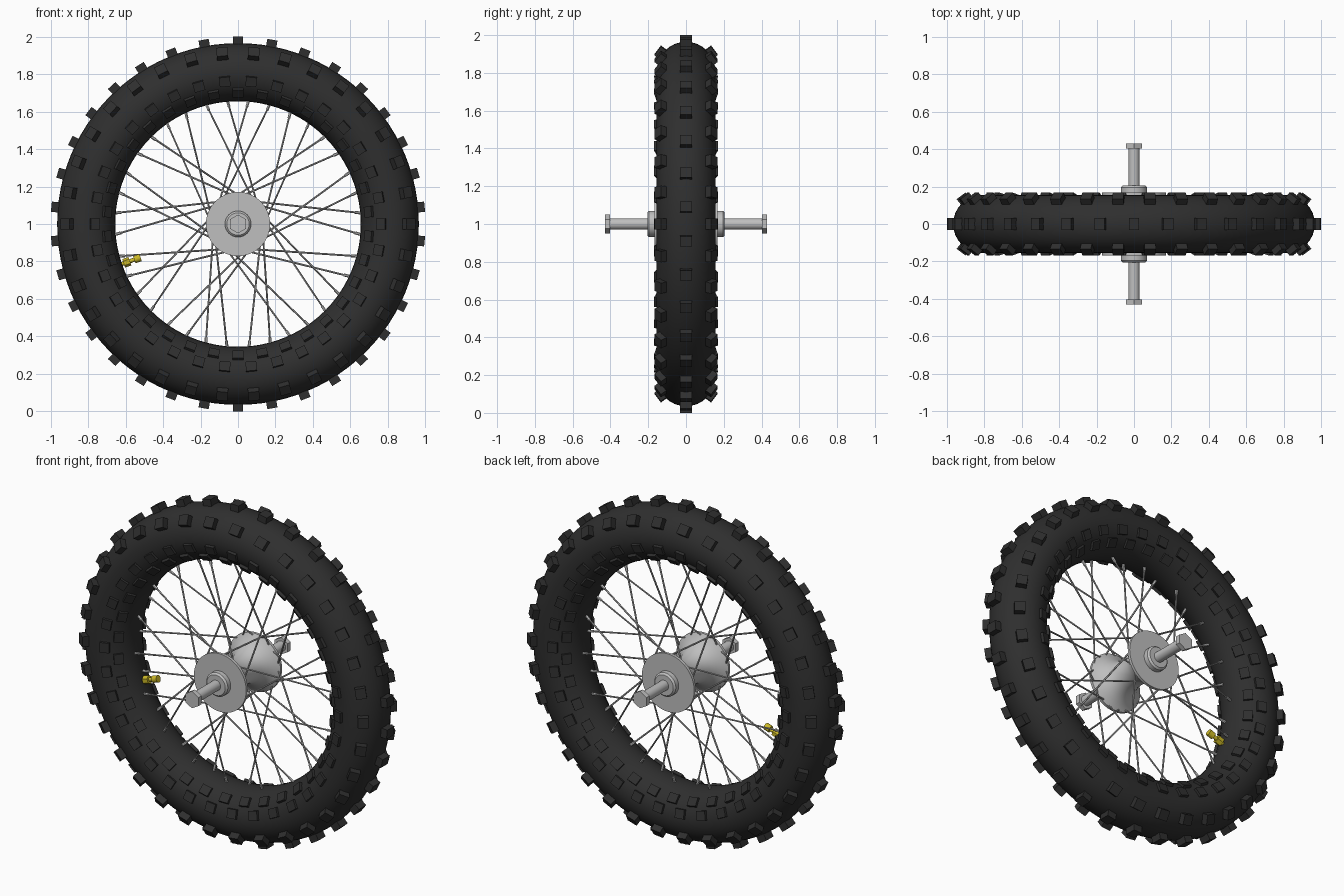
import bpy, bmesh, math
from mathutils import Matrix, Vector

if "Cube" in bpy.data.objects:
    bpy.data.objects.remove(bpy.data.objects["Cube"])

CENTRE = Vector((0, 0, 1))      # wheel axis runs along y through here
TUBE_R, TUBE = 0.81, 0.155      # tyre ring radius and tube radius
Y = Vector((0, 1, 0))


def material(name, rgb):
    m = bpy.data.materials.new(name)
    m.diffuse_color = (*rgb, 1)
    m.use_nodes = True
    m.node_tree.nodes["Principled BSDF"].inputs["Base Color"].default_value = m.diffuse_color
    return m


RUBBER = material("black rubber", (0.028, 0.028, 0.028))
ALLOY = material("light alloy", (0.52, 0.52, 0.52))
STEEL = material("spoke steel", (0.42, 0.42, 0.42))
BRASS = material("yellow brass", (0.60, 0.48, 0.02))


def radial(a):
    return Vector((math.sin(a), 0, math.cos(a)))


def finish(name, bm, mat, smooth=True):
    bmesh.ops.recalc_face_normals(bm, faces=bm.faces[:])
    me = bpy.data.meshes.new(name)
    bm.to_mesh(me)
    bm.free()
    me.materials.append(mat)
    ob = bpy.data.objects.new(name, me)
    bpy.context.collection.objects.link(ob)
    if smooth:
        bpy.ops.object.select_all(action='DESELECT')
        ob.select_set(True)
        bpy.context.view_layer.objects.active = ob
        bpy.ops.object.shade_smooth_by_angle(angle=math.radians(35))
    return ob


def rod(bm, a, b, r, sides=6, r2=None):
    """Capped cylinder between two points."""
    d = b - a
    m = Matrix.Translation((a + b) / 2) @ d.to_track_quat('Z', 'Y').to_matrix().to_4x4()
    bmesh.ops.create_cone(bm, cap_ends=True, segments=sides, radius1=r,
                          radius2=r if r2 is None else r2, depth=d.length, matrix=m)


def lathe(name, profile, mat, steps, closed=False):
    """Spin (radius, y) points about the wheel axis."""
    bm = bmesh.new()
    vs = [bm.verts.new(CENTRE + Vector((r, y, 0))) for r, y in profile]
    edges = [bm.edges.new(p) for p in zip(vs, vs[1:])]
    if closed:
        edges.append(bm.edges.new((vs[-1], vs[0])))
    bmesh.ops.spin(bm, geom=vs + edges, cent=CENTRE, axis=Y,
                   angle=math.tau, steps=steps, use_merge=True)
    bmesh.ops.remove_doubles(bm, verts=bm.verts[:], dist=1e-5)
    return finish(name, bm, mat)


# Tyre carcass
ring = [(TUBE_R + TUBE * math.cos(i * math.tau / 32), TUBE * math.sin(i * math.tau / 32))
        for i in range(32)]
lathe("tyre", ring, RUBBER, 96, closed=True)


# Tread knobs: one row of blocks at a given angle round the tube
def knob_row(name, tilt, top, tangent_size, cross_size, offset):
    bm = bmesh.new()
    count, bottom = 34, TUBE - 0.02
    for k in range(count):
        a = (k + offset) * math.tau / count
        e, t = radial(a), Vector((math.cos(a), 0, -math.sin(a)))
        n = math.cos(tilt) * e + math.sin(tilt) * Y
        b = -math.sin(tilt) * e + math.cos(tilt) * Y
        c = CENTRE + TUBE_R * e + n * (top + bottom) / 2
        frame = Matrix((t, b, n)).transposed().to_4x4()
        size = Matrix.Diagonal((tangent_size, cross_size, top - bottom, 1))
        bmesh.ops.create_cube(bm, size=1, matrix=Matrix.Translation(c) @ frame @ size)
    finish(name, bm, RUBBER, smooth=False)


knob_row("centre_knobs", 0, 0.19, 0.055, 0.066, 0)
for side, label in ((-1, "front"), (1, "back")):
    knob_row(label + "_shoulder_knobs", side * math.radians(53), 0.188, 0.06, 0.058, 0.5)
    knob_row(label + "_side_knobs", side * math.radians(107), 0.169, 0.058, 0.052, 0.5)
    knob_row(label + "_inner_knobs", side * math.radians(133), 0.169, 0.058, 0.052, 0)

# Hub shell: flared to a thin flange at each end, with a bearing collar outside
half = [(0.08, 0), (0.083, 0.04), (0.095, 0.08), (0.12, 0.115), (0.15, 0.14), (0.171, 0.152),
        (0.171, 0.168), (0.07, 0.168), (0.07, 0.195), (0.06, 0.205), (0.0, 0.205)]
lathe("hub", [(r, -y) for r, y in reversed(half[1:])] + half, ALLOY, 48)

# Axle with a hexagonal nut at each end
bm = bmesh.new()
rod(bm, CENTRE - 0.425 * Y, CENTRE + 0.425 * Y, 0.03, 24)
finish("axle", bm, ALLOY)
for side, label in ((-1, "front"), (1, "back")):
    bm = bmesh.new()
    bmesh.ops.create_cone(bm, cap_ends=True, segments=6, radius1=0.05, radius2=0.05, depth=0.028,
                          matrix=Matrix.Translation(CENTRE + side * 0.416 * Y)
                          @ Matrix.Rotation(math.pi / 2, 4, 'X'))
    finish(label + "_nut", bm, ALLOY, smooth=False)

# Crossed spokes, alternating between flanges and lean direction, with nipples
spokes, nipples = bmesh.new(), bmesh.new()
for k in range(36):
    a = math.radians(5 + 10 * k)
    side = 1 if k % 2 else -1
    lean = 1 if (k // 2) % 2 else -1
    inner = CENTRE + 0.15 * radial(a + lean * math.radians(48)) + side * 0.155 * Y
    outer = CENTRE + 0.665 * radial(a) + side * 0.02 * Y
    rod(spokes, inner, outer, 0.005)
    d = (outer - inner).normalized()
    rod(nipples, outer - 0.04 * d, outer, 0.008)
finish("spokes", spokes, STEEL)
finish("spoke_nipples", nipples, ALLOY)

# Valve: stem, nut and cap pointing at the hub
v = radial(math.radians(251))
bm = bmesh.new()
for r0, r1, rad, sides in ((0.67, 0.55, 0.011, 12), (0.645, 0.61, 0.024, 6), (0.585, 0.55, 0.02, 12)):
    rod(bm, CENTRE + r0 * v, CENTRE + r1 * v, rad, sides)
finish("valve", bm, BRASS)
